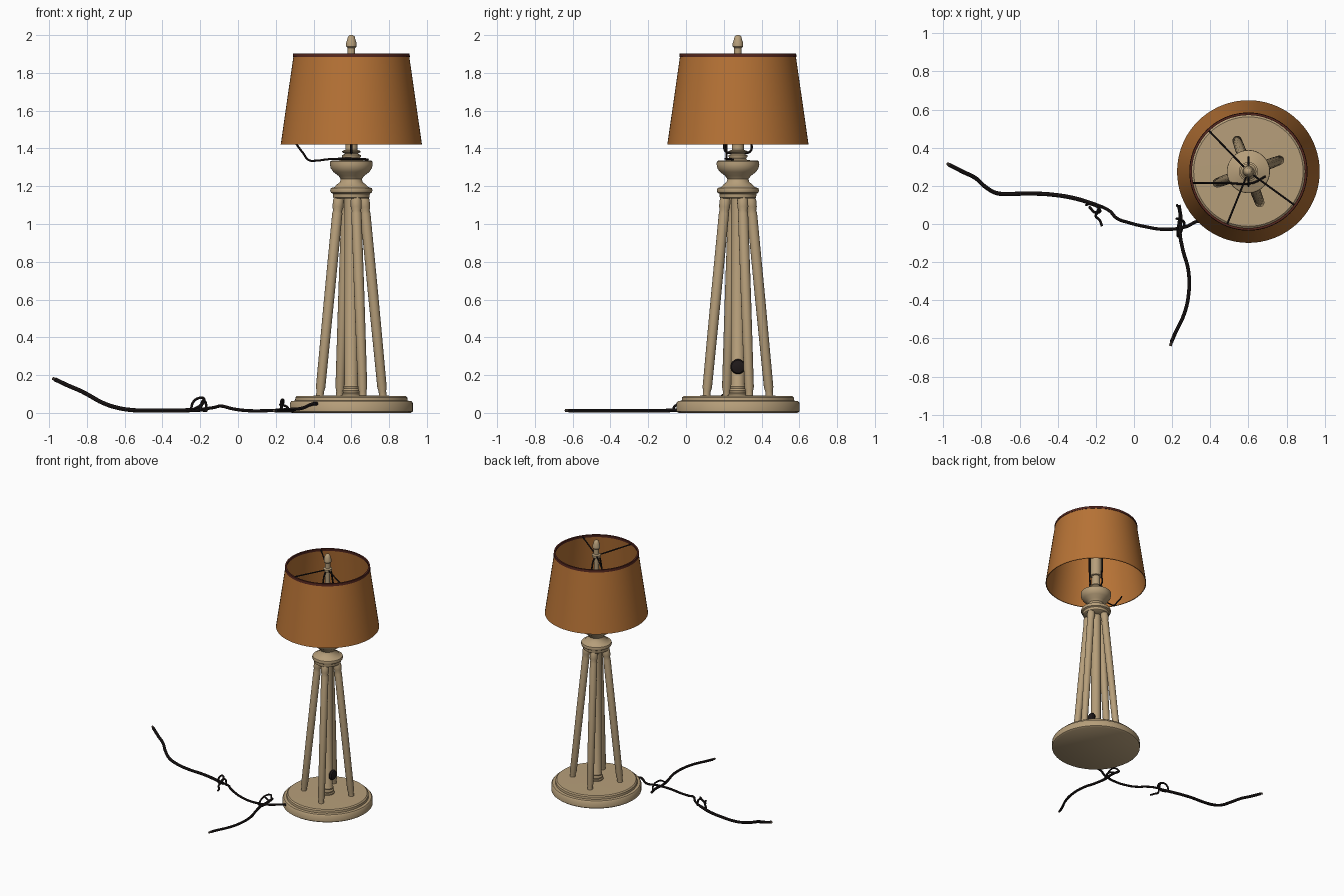
import bpy, math
from math import sin, cos, radians, pi
from mathutils import Vector

CX, CY = 0.6, 0.275   # lamp axis


def mat(name, rgb):
    m = bpy.data.materials.new(name)
    m.diffuse_color = (*rgb, 1)
    return m


WOOD = mat("cream wood", (0.47, 0.345, 0.195))
SHADE = mat("amber fabric", (0.47, 0.17, 0.036))
TRIM = mat("dark red trim", (0.09, 0.02, 0.013))
BLACK = mat("black cord", (0.014, 0.010, 0.010))
METAL = mat("dull metal", (0.12, 0.09, 0.07))


def finish(name, me, material, angle=40):
    ob = bpy.data.objects.new(name, me)
    bpy.context.collection.objects.link(ob)
    me.materials.clear()
    me.materials.append(material)
    bpy.ops.object.select_all(action='DESELECT')
    ob.select_set(True)
    bpy.context.view_layer.objects.active = ob
    bpy.ops.object.shade_smooth_by_angle(angle=radians(angle))
    return ob


def lathe(name, profile, material, n=48, closed=False, loc=(CX, CY, 0)):
    """Spin (radius, height) points, listed bottom to top, round z."""
    verts, faces = [], []
    for r, z in profile:
        for i in range(n):
            a = 2 * pi * i / n
            verts.append((r * cos(a), r * sin(a), z))
    k = len(profile)
    for j in range(k if closed else k - 1):
        p, q = j * n, ((j + 1) % k) * n
        for i in range(n):
            t = (i + 1) % n
            faces.append((p + i, p + t, q + t, q + i))
    if not closed:
        faces.append(tuple(reversed(range(n))))
        faces.append(tuple((k - 1) * n + i for i in range(n)))
    me = bpy.data.meshes.new(name)
    me.from_pydata(verts, [], faces)
    ob = finish(name, me, material)
    ob.location = loc
    return ob


def tube(name, pts, radius, material=BLACK, smooth=True):
    """Round cord through the points."""
    cu = bpy.data.curves.new(name, 'CURVE')
    cu.dimensions = '3D'
    cu.bevel_depth = radius
    cu.bevel_resolution = 2
    cu.use_fill_caps = True
    cu.resolution_u = 6
    if smooth:
        sp = cu.splines.new('BEZIER')
        sp.bezier_points.add(len(pts) - 1)
        for b, p in zip(sp.bezier_points, pts):
            b.co = p
            b.handle_left_type = b.handle_right_type = 'AUTO'
    else:
        sp = cu.splines.new('POLY')
        sp.points.add(len(pts) - 1)
        for b, p in zip(sp.points, pts):
            b.co = (*p, 1)
    tmp = bpy.data.objects.new("tmp", cu)
    bpy.context.collection.objects.link(tmp)
    bpy.context.view_layer.update()
    me = bpy.data.meshes.new_from_object(
        tmp.evaluated_get(bpy.context.evaluated_depsgraph_get()))
    bpy.data.objects.remove(tmp)
    return finish(name, me, material)


# Round stepped base
lathe("base", [(0.315, 0), (0.326, 0.008), (0.326, 0.052), (0.318, 0.062), (0.298, 0.065),
               (0.296, 0.082), (0.287, 0.09), (0.05, 0.092)], WOOD, 64)

# Central turned column
lathe("column", [(0.05, 0.088), (0.05, 0.10), (0.043, 0.105), (0.047, 0.118), (0.04, 0.13),
                 (0.042, 0.14), (0.036, 0.15), (0.036, 1.15)], WOOD, 24)

# Four splayed legs
for k in range(4):
    a = radians(20 + 90 * k)
    d = Vector((cos(a), sin(a), 0))
    bot = Vector((CX, CY, 0.085)) + d * 0.178
    top = Vector((CX, CY, 1.145)) + d * 0.07
    L = (top - bot).length
    leg = lathe(f"leg_{k + 1}", [(0.020, 0), (0.020, 0.03), (0.025, 0.05), (0.027, 0.5 * L),
                                 (0.027, L - 0.09), (0.024, L - 0.075), (0.029, L - 0.055),
                                 (0.029, L - 0.02), (0.022, L)], WOOD, 16, loc=bot)
    leg.rotation_mode = 'QUATERNION'
    leg.rotation_quaternion = (top - bot).to_track_quat('Z', 'Y')

# Capital with bowl and neck
lathe("urn", [(0.09, 1.135), (0.096, 1.14), (0.098, 1.16), (0.108, 1.166), (0.112, 1.178),
              (0.108, 1.19), (0.088, 1.196), (0.078, 1.208), (0.06, 1.222), (0.056, 1.238),
              (0.068, 1.255), (0.095, 1.275), (0.109, 1.295), (0.113, 1.315), (0.112, 1.33),
              (0.104, 1.336), (0.05, 1.338), (0.042, 1.345), (0.05, 1.356), (0.05, 1.364),
              (0.034, 1.372), (0.048, 1.38), (0.05, 1.386), (0.032, 1.393), (0.031, 1.48)], WOOD)

# Socket, rod and finial
lathe("socket", [(0.03, 1.47), (0.042, 1.475), (0.042, 1.66), (0.032, 1.67), (0.03, 1.76),
                 (0.018, 1.77), (0.018, 1.87)], WOOD, 24)
lathe("finial", [(0.03, 1.865), (0.032, 1.885), (0.02, 1.892), (0.02, 1.932), (0.028, 1.94),
                 (0.028, 1.958), (0.022, 1.975), (0.018, 1.992), (0.008, 2.0)], WOOD, 24)

# Tapered lampshade with trim round the top edge
lathe("lampshade", [(0.374, 1.42), (0.306, 1.892), (0.300, 1.892), (0.368, 1.42)],
      SHADE, 72, closed=True)
lathe("shade_trim", [(0.310, 1.884), (0.308, 1.903), (0.296, 1.903), (0.298, 1.884)],
      TRIM, 72, closed=True)

# Spider rods carrying the shade
for k, deg in enumerate((134, 248, 324)):
    a = radians(deg)
    tube(f"spider_rod_{k + 1}", [(CX, CY, 1.875), (CX + 0.302 * cos(a), CY + 0.302 * sin(a), 1.89)],
         0.005, smooth=False)

# Wire harp round the socket
half = [(0.03, 1.375), (0.066, 1.385), (0.068, 1.45), (0.075, 1.6), (0.06, 1.78), (0.02, 1.868)]
tube("harp", [(CX, CY - y, z) for y, z in half] + [(CX, CY + y, z) for y, z in reversed(half)], 0.006)

# Loose switch wire over the bowl
tube("switch_wire", [(0.69, 0.25, 1.342), (0.62, 0.215, 1.345), (0.48, 0.215, 1.343),
                     (0.41, 0.215, 1.335), (0.375, 0.215, 1.338), (0.345, 0.215, 1.375),
                     (0.315, 0.215, 1.415), (0.30, 0.215, 1.44)], 0.0055)

# Round switch on the column
knob = lathe("switch_knob", [(0.022, 0), (0.036, 0.006), (0.04, 0.016), (0.034, 0.026), (0.015, 0.032)],
             BLACK, 24, loc=(CX + 0.03, CY, 0.245))
knob.rotation_euler = (0, pi / 2, 0)

# Main cord along the floor, rising at its left end
main = [(0.44, 0.02, 0.045), (0.40, 0.0, 0.048), (0.34, 0.015, 0.025), (0.27, -0.015, 0.018),
        (0.16, -0.028, 0.012), (0.05, -0.012, 0.012), (-0.03, 0.008, 0.022), (-0.09, 0.03, 0.036),
        (-0.13, 0.07, 0.028), (-0.22, 0.11, 0.016)]
tube("cord_main", main, 0.0085)
far = [(-0.20, 0.10, 0.017), (-0.30, 0.132, 0.013), (-0.42, 0.153, 0.013), (-0.55, 0.16, 0.014),
       (-0.65, 0.158, 0.030), (-0.72, 0.162, 0.055), (-0.78, 0.195, 0.088), (-0.83, 0.24, 0.115),
       (-0.90, 0.275, 0.145), (-0.968, 0.31, 0.177)]
tube("cord_far", far, 0.011)
tube("cord_far_tip", [(-0.965, 0.308, 0.1755), (-0.98, 0.317, 0.182)], 0.0085, METAL, False)

# Branch cord running to the front
branch = [(0.235, 0.10, 0.013), (0.245, 0.03, 0.015), (0.24, -0.04, 0.014), (0.255, -0.13, 0.012),
          (0.286, -0.25, 0.012), (0.285, -0.38, 0.012), (0.26, -0.48, 0.012), (0.215, -0.575, 0.012),
          (0.196, -0.62, 0.012)]
tube("cord_branch", branch, 0.0095)
tube("cord_branch_tip", [(0.197, -0.618, 0.012), (0.190, -0.64, 0.012)], 0.0075, METAL, False)

# Knots
tube("knot_left", [(-0.25, 0.10, 0.016), (-0.235, 0.105, 0.06), (-0.20, 0.095, 0.08),
                   (-0.178, 0.07, 0.07), (-0.195, 0.055, 0.035), (-0.20, 0.04, 0.02),
                   (-0.18, 0.02, 0.012), (-0.168, -0.012, 0.012)], 0.007)
tube("knot_left_loop", [(-0.235, 0.09, 0.02), (-0.20, 0.06, 0.04), (-0.18, 0.085, 0.065),
                        (-0.165, 0.09, 0.012)], 0.007)
tube("knot_right", [(0.225, 0.10, 0.018), (0.24, 0.07, 0.055), (0.235, 0.01, 0.07),
                    (0.228, -0.04, 0.05), (0.235, -0.065, 0.02), (0.25, -0.03, 0.012),
                    (0.262, 0.01, 0.03), (0.22, 0.03, 0.045)], 0.0065)
